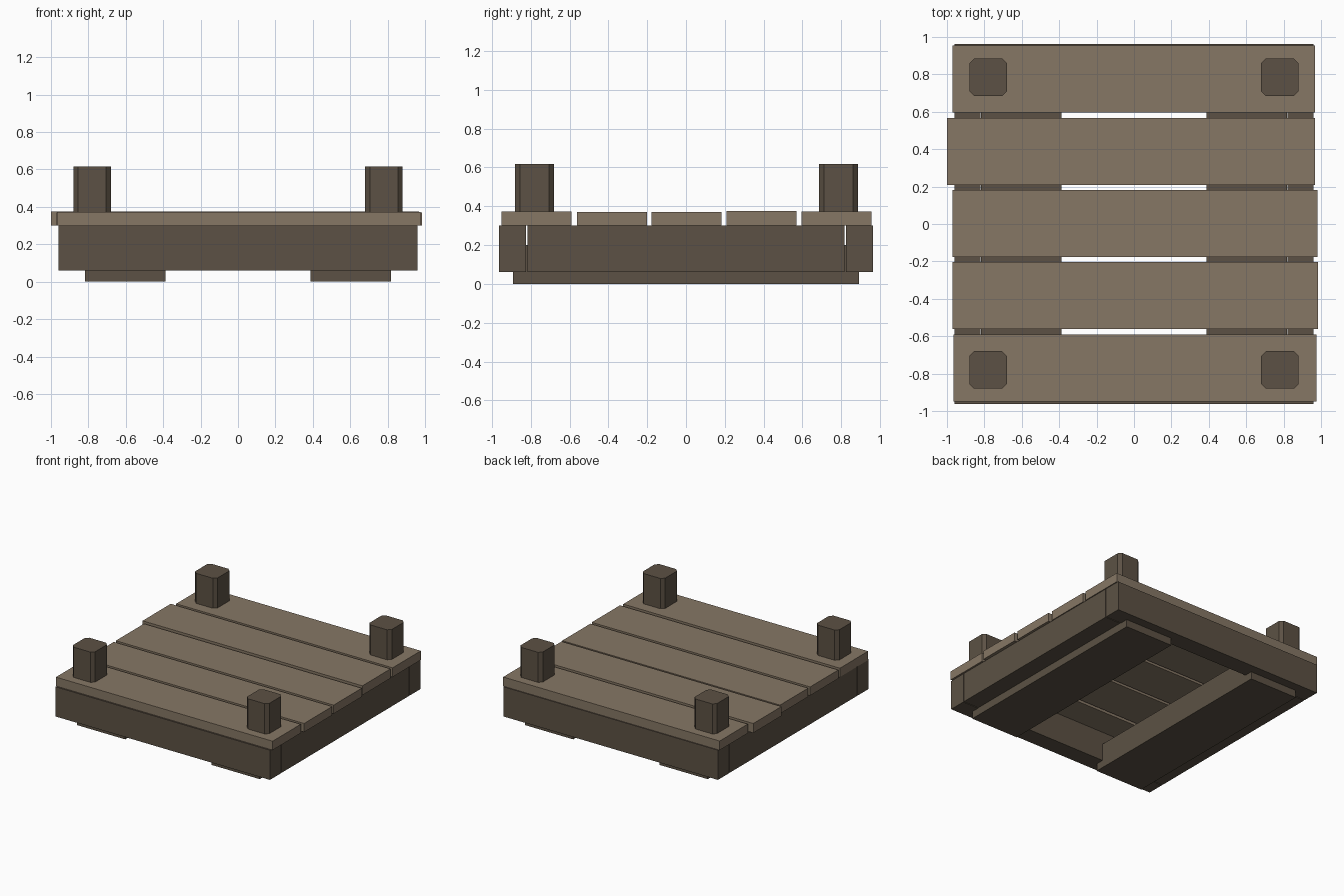
import bpy
import bmesh

cube = bpy.data.objects.get("Cube")
if cube:
    bpy.data.objects.remove(cube, do_unlink=True)


def material(name, rgb):
    mat = bpy.data.materials.new(name)
    mat.use_nodes = True
    mat.diffuse_color = (*rgb, 1)
    mat.node_tree.nodes["Principled BSDF"].inputs["Base Color"].default_value = (*rgb, 1)
    return mat


DECK = material("weathered_plank", (0.24, 0.185, 0.13))
DARK = material("dark_timber", (0.107, 0.083, 0.058))


def box(name, x, y, z, mat, chamfer=0):
    """Box spanning the given (min, max) ranges, with optional cut upright corners."""
    bm = bmesh.new()
    bmesh.ops.create_cube(bm, size=1)
    for v in bm.verts:
        for axis, (low, high) in enumerate((x, y, z)):
            v.co[axis] = low if v.co[axis] < 0 else high
    if chamfer:
        upright = [e for e in bm.edges
                   if abs(e.verts[0].co.z - e.verts[1].co.z) > 0.01]
        bmesh.ops.bevel(bm, geom=upright, offset=chamfer, segments=1,
                        affect='EDGES', profile=0.5)
    bmesh.ops.recalc_face_normals(bm, faces=bm.faces)
    mesh = bpy.data.meshes.new(name)
    bm.to_mesh(mesh)
    bm.free()
    mesh.materials.append(mat)
    obj = bpy.data.objects.new(name, mesh)
    bpy.context.collection.objects.link(obj)
    return obj


def span(center, half):
    return (center - half, center + half)


# Deck planks, front to back, with uneven ends and heights
planks = [
    (-0.77, -0.965, 0.975, 0.372),
    (-0.382, -0.97, 0.985, 0.37),
    (0.003, -0.97, 0.98, 0.37),
    (0.388, -1.0, 0.968, 0.376),
    (0.775, -0.97, 0.968, 0.374),
]
for i, (y, left, right, top) in enumerate(planks):
    box(f"deck_plank_{i + 1}", (left, right), span(y, 0.18), (0.3, top), DECK)

# Frame beams under the deck
for side, sign in (("front", -1), ("back", 1)):
    box(f"{side}_beam", (-0.96, 0.96), span(sign * 0.893, 0.07), (0.06, 0.3), DARK)

for side, sign in (("left", 1), ("right", -1)):
    box(f"{side}_beam", span(sign * 0.89, 0.07), (-0.817, 0.817), (0.06, 0.3), DARK)
    # Wide floats that carry the frame
    box(f"{side}_float", span(sign * 0.602, 0.215), (-0.89, 0.89), (0, 0.2), DARK)
    # Corner posts with cut corners
    for end, y in (("front", -0.78), ("back", 0.785)):
        box(f"{end}_{side}_post", span(sign * 0.78, 0.1), span(y, 0.1),
            (0.3, 0.617), DARK, chamfer=0.025)
